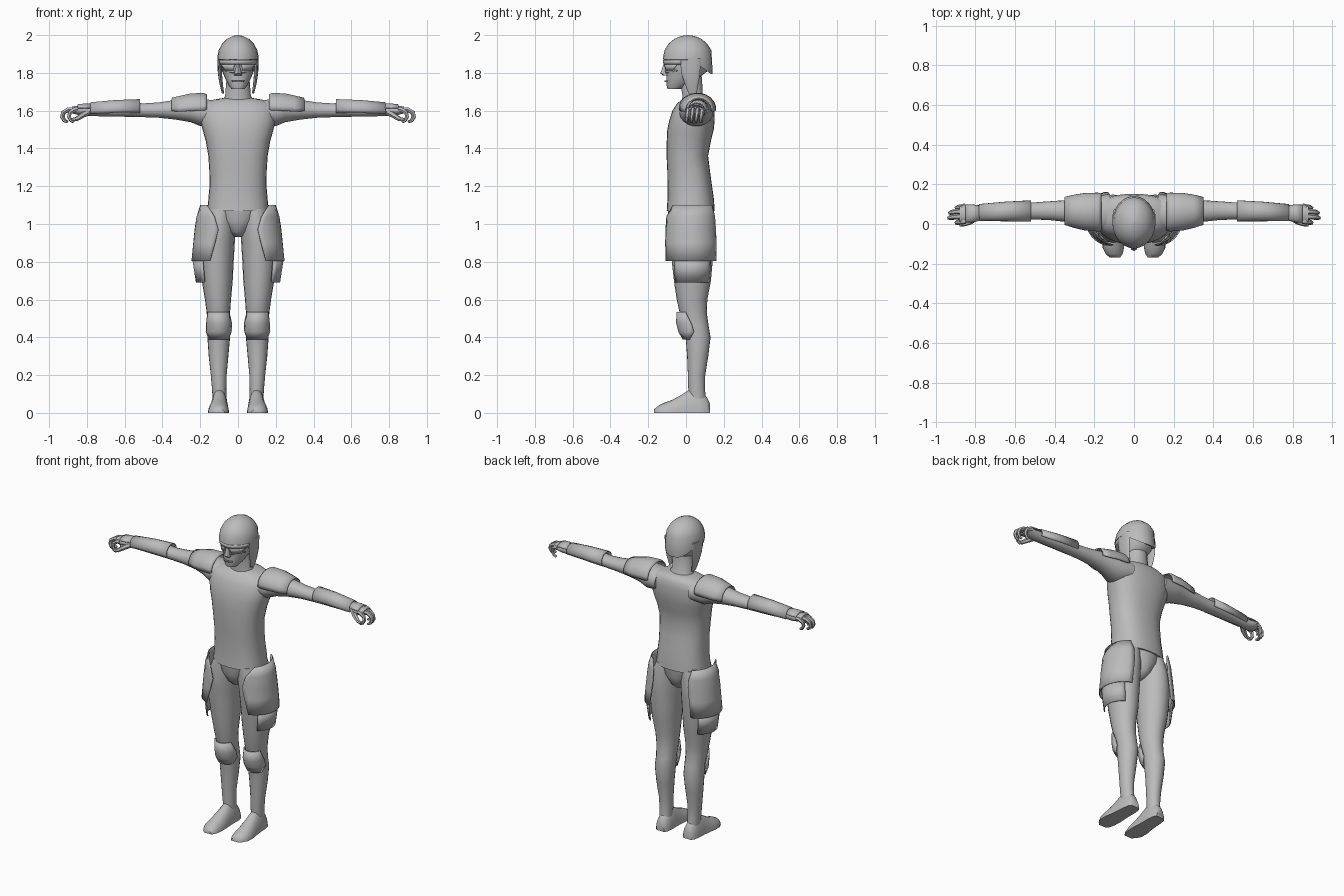
import bpy, bmesh, math
from mathutils import Vector

grey = bpy.data.materials.new("plain grey")
grey.diffuse_color = (0.5, 0.5, 0.5, 1)


def finish(ob, mirror=False, thick=0.0, angle=50):
    """Material, optional shell thickness and left/right mirror, smooth shading."""
    ob.data.materials.append(grey)
    bpy.ops.object.select_all(action='DESELECT')
    ob.select_set(True)
    bpy.context.view_layer.objects.active = ob
    bpy.ops.object.shade_smooth_by_angle(angle=math.radians(angle))
    if thick:
        s = ob.modifiers.new("thickness", 'SOLIDIFY')
        s.thickness, s.offset = thick, 0
    if mirror:
        m = ob.modifiers.new("mirror", 'MIRROR')
        m.use_clip = m.use_mirror_merge = False
    return ob


def loft(name, axis, rings, n=20, arc=None, power=2.0, shape=None, **kw):
    """Rings of (position, centre a, centre b, radius a, radius b[, start, end])
    along an axis. With an arc in degrees the result is an open shell."""
    bm = bmesh.new()
    rows = []
    for r in rings:
        p, ca, cb, ra, rb = r[:5]
        span = r[5:7] if len(r) > 5 else arc
        row = []
        for i in range(n):
            t = (math.radians(span[0] + (span[1] - span[0]) * i / (n - 1)) if span
                 else 2 * math.pi * i / n)
            c, s = math.cos(t), math.sin(t)
            a = ca + ra * math.copysign(abs(c) ** (2 / power), c)
            b = cb + rb * math.copysign(abs(s) ** (2 / power), s)
            co = Vector({'z': (a, b, p), 'x': (p, a, b), 'y': (a, p, b)}[axis])
            if shape:
                shape(co)
            row.append(bm.verts.new(co))
        rows.append(row)
    is_open = bool(arc) or len(rings[0]) > 5
    for lo, hi in zip(rows, rows[1:]):
        for i in range(n - 1 if is_open else n):
            j = (i + 1) % n
            bm.faces.new((lo[i], lo[j], hi[j], hi[i]))
    if not is_open:
        bm.faces.new(rows[0])
        bm.faces.new(rows[-1])
    bmesh.ops.recalc_face_normals(bm, faces=bm.faces)
    me = bpy.data.meshes.new(name)
    bm.to_mesh(me)
    bm.free()
    ob = bpy.data.objects.new(name, me)
    bpy.context.collection.objects.link(ob)
    return finish(ob, **kw)


def tube(name, pts, radius, **kw):
    """Round tapered finger through a few points."""
    cu = bpy.data.curves.new(name, 'CURVE')
    cu.dimensions = '3D'
    cu.bevel_depth, cu.bevel_resolution, cu.use_fill_caps = radius, 1, True
    sp = cu.splines.new('POLY')
    sp.points.add(len(pts) - 1)
    for i, p in enumerate(pts):
        sp.points[i].co = (*p, 1)
        sp.points[i].radius = 1 - 0.5 * i / (len(pts) - 1)
    ob = bpy.data.objects.new(name, cu)
    bpy.context.collection.objects.link(ob)
    bpy.ops.object.select_all(action='DESELECT')
    ob.select_set(True)
    bpy.context.view_layer.objects.active = ob
    bpy.ops.object.convert(target='MESH')
    return finish(bpy.context.view_layer.objects.active, **kw)


# Jacket torso, with a hem that is lower at the back
loft("torso", 'z', [
    (1.07, 0, .025, .163, .127), (1.13, 0, .025, .157, .123), (1.2, 0, .02, .151, .118),
    (1.28, 0, .014, .152, .113), (1.36, 0, .007, .157, .11), (1.44, 0, .015, .171, .117),
    (1.5, 0, .024, .188, .123), (1.55, 0, .032, .2, .12), (1.6, 0, .04, .2, .112),
    (1.635, 0, .048, .185, .098), (1.658, 0, .055, .13, .078), (1.668, 0, .055, .07, .055)],
    n=28, power=2.4, angle=60)
loft("pelvis", 'z', [(.93, 0, .025, .02, .06), (.96, 0, .025, .06, .095),
                     (1.02, 0, .025, .115, .118), (1.1, 0, .025, .157, .122)], n=24)
loft("neck", 'z', [(1.64, 0, .045, .085, .068), (1.68, 0, .035, .068, .055),
                   (1.78, 0, .025, .06, .06)], n=18)

# Head, nose and mouth
loft("head", 'z', [
    (1.715, 0, -.06, .035, .038), (1.735, 0, -.045, .05, .058), (1.77, 0, -.02, .068, .084),
    (1.81, 0, .005, .084, .11), (1.86, 0, .008, .094, .117), (1.92, 0, .01, .09, .11)],
    n=20, power=2.2)
loft("nose", 'z', [(1.785, 0, -.1, .022, .02), (1.797, 0, -.11, .02, .026),
                   (1.825, 0, -.11, .012, .016), (1.85, 0, -.105, .011, .012)], n=8)
loft("mouth", 'z', [(1.752, 0, -.035, .06, .075, 240, 300),
                    (1.759, 0, -.032, .064, .079, 240, 300)], n=8, thick=.006)

# Goggles: brow band and a slanted lens for each eye
loft("goggle_band", 'z', [(1.845, 0, .005, .1, .122), (1.868, 0, .005, .103, .125)],
     n=16, arc=(195, 345), thick=.006)
loft("eye_lens", 'z', [(1.812, 0, .005, .09, .115, 287, 320),
                       (1.846, 0, .005, .098, .12, 280, 335)], n=8, mirror=True, thick=.006)
loft("goggle_side", 'z', [(1.8, 0, .005, .088, .112, 278, 285),
                          (1.812, 0, .005, .092, .117, 282, 335)], n=8, mirror=True, thick=.006)


# Helmet dome, whose rim drops towards the back
def rim(co):
    if co.z < 1.885 and co.y > .03:
        co.z -= .075 * min(1, (co.y - .03) / .1)


loft("helmet", 'z', [
    (1.87, 0, .008, .109, .131), (1.885, 0, .01, .109, .131), (1.92, 0, .01, .102, .124),
    (1.955, 0, .01, .084, .102), (1.98, 0, .01, .058, .072), (1.995, 0, .01, .028, .036),
    (2.0, 0, .01, .004, .005)], n=24, shape=rim)
loft("cheek_guard", 'z', [
    (1.69, .079, .035, .006, .022), (1.74, .089, .03, .009, .035),
    (1.8, .096, .025, .011, .05), (1.88, .098, .022, .011, .055)], n=12, mirror=True)

# Arms and palms
loft("arm", 'x', [
    (.12, .055, 1.59, .095, .066), (.2, .055, 1.59, .088, .073), (.25, .06, 1.602, .075, .064),
    (.33, .065, 1.605, .056, .053), (.42, .067, 1.603, .048, .041),
    (.5, .066, 1.602, .043, .037), (.58, .065, 1.606, .045, .039),
    (.68, .062, 1.604, .04, .036), (.77, .058, 1.602, .032, .031),
    (.81, .055, 1.599, .036, .029), (.85, .052, 1.602, .045, .024), (.88, .05, 1.604, .043, .018)],
    n=18, mirror=True)

# Curled fingers and thumb
for k in range(4):
    y, s = .014 + .025 * k, (.96, 1.0, .995, .96)[k]
    tube(f"finger_{k + 1}", [(.85, y, 1.605), (.9 * s, y - .002, 1.606), (.927 * s, y - .005, 1.59),
                             (.932 * s, y - .008, 1.567), (.922 * s, y - .01, 1.548),
                             (.905 * s, y - .01, 1.54)], .015, mirror=True)
tube("thumb", [(.79, .04, 1.594), (.825, .012, 1.575), (.855, 0, 1.555),
               (.88, -.003, 1.552)], .018, mirror=True)

# Shoulder, forearm and hand armour
loft("shoulder_pad", 'x', [
    (.165, .06, 1.615, .092, .068), (.18, .06, 1.612, .096, .08), (.25, .062, 1.61, .092, .079),
    (.3, .064, 1.605, .082, .073), (.35, .066, 1.606, .068, .06)],
    n=12, arc=(-8, 188), mirror=True, thick=.006, angle=35)
loft("forearm_guard", 'x', [(.52, .066, 1.612, .051, .047), (.65, .063, 1.61, .047, .044),
                            (.78, .058, 1.604, .04, .038)],
     n=12, arc=(-30, 210), mirror=True, thick=.006, angle=35)
loft("hand_guard", 'x', [(.775, .056, 1.602, .038, .034), (.815, .053, 1.604, .046, .031),
                         (.85, .052, 1.606, .046, .025)],
     n=8, arc=(20, 160), mirror=True, thick=.006)

# Legs from hip to ankle
loft("leg", 'z', [
    (.06, .097, .062, .036, .045), (.13, .1, .056, .038, .044), (.2, .102, .056, .042, .046),
    (.3, .103, .062, .052, .056), (.4, .102, .064, .06, .066), (.46, .101, .054, .058, .066),
    (.53, .104, .038, .062, .072), (.6, .106, .032, .069, .081), (.7, .11, .034, .082, .098),
    (.8, .113, .033, .09, .108), (.9, .112, .03, .095, .117), (.98, .105, .027, .092, .122),
    (1.08, .088, .025, .07, .11)], n=20, mirror=True)


# Feet with flat soles
def sole(co):
    co.z = max(co.z, 0)


loft("foot", 'y', [
    (.126, .095, 0, .028, .05), (.11, .096, 0, .04, .085), (.07, .097, 0, .046, .125),
    (.02, .099, 0, .047, .125), (-.02, .1, 0, .05, .098), (-.07, .103, 0, .056, .07),
    (-.12, .104, 0, .054, .052), (-.15, .1, 0, .043, .036), (-.17, .096, 0, .026, .018)],
    n=20, shape=sole, mirror=True)

# Hip plates wrapping the outer thigh, and the smaller plates below them
loft("hip_plate", 'z', [
    (.805, .11, .027, .134, .138, -74, 74), (.9, .108, .027, .126, .135, -84, 78),
    (.97, .104, .026, .123, .132, -90, 80), (1.04, .1, .025, .117, .129, -78, 78),
    (1.1, .097, .024, .1, .124, -48, 66)],
    n=14, mirror=True, thick=.006, angle=35)
loft("lower_thigh_plate", 'z', [(.69, .115, .03, .105, .105, -55, 60),
                                (.82, .115, .031, .125, .115, -55, 60)],
     n=10, mirror=True, thick=.006)

# Knee pads
loft("knee_pad", 'z', [
    (.39, .102, .045, .055, .058, 205, 335), (.43, .102, .045, .065, .082, 182, 358),
    (.475, .1, .035, .065, .083, 185, 355), (.535, .104, .03, .06, .077, 205, 335)],
    n=9, mirror=True, thick=.008, angle=35)
